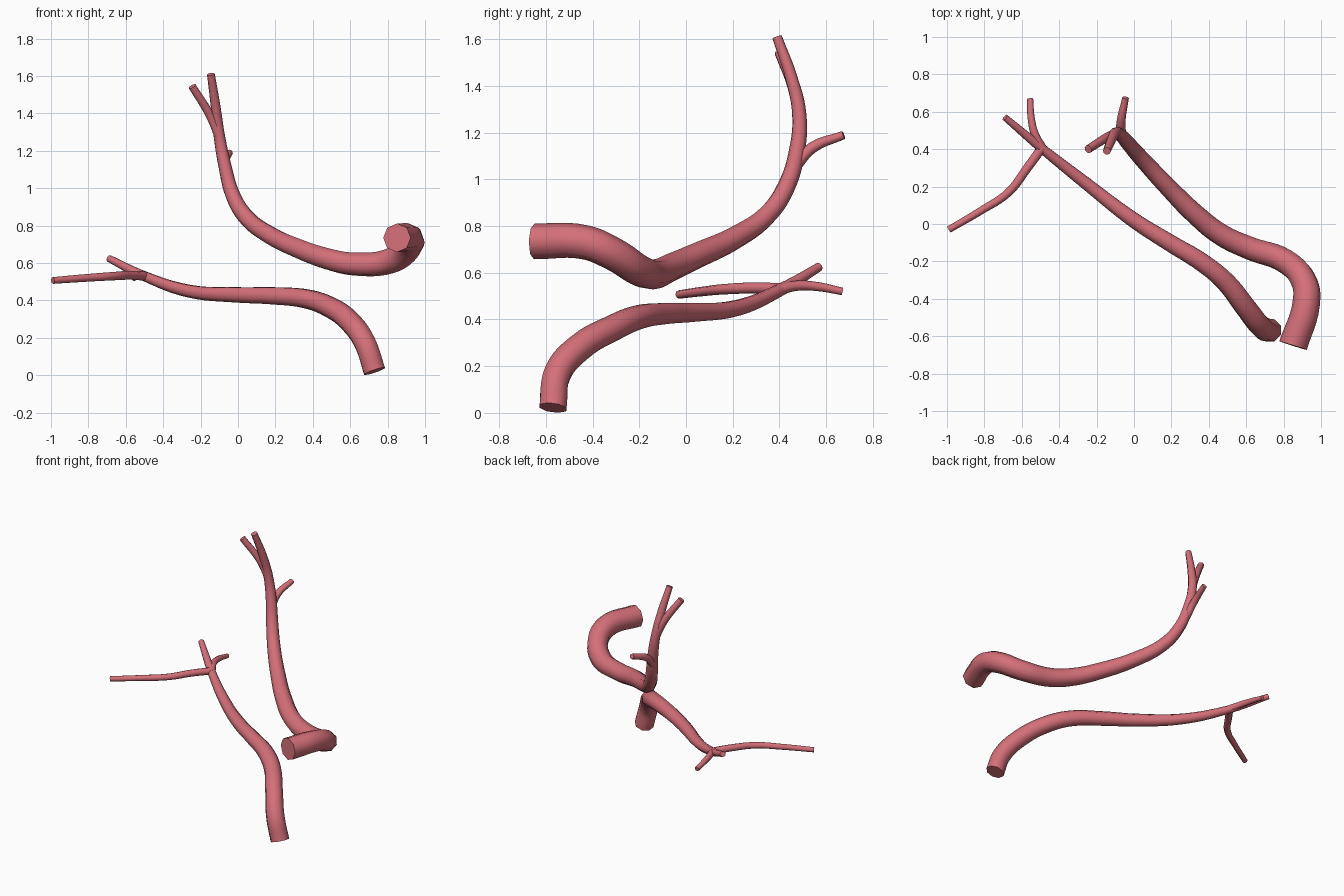
import bpy
from mathutils import Vector

# Remove the default cube only
default = bpy.data.objects.get("Cube")
if default:
    bpy.data.objects.remove(default, do_unlink=True)

# Soft red tissue material
tissue = bpy.data.materials.new("vessel_red")
tissue.use_nodes = True
tissue_colour = (0.66, 0.16, 0.19, 1)
tissue.diffuse_color = tissue_colour
shader = next(n for n in tissue.node_tree.nodes if n.type == "BSDF_PRINCIPLED")
shader.inputs["Base Color"].default_value = tissue_colour
shader.inputs["Roughness"].default_value = 0.6


def make_vessel(name, points, start_radius, end_radius, taper=1.2):
    """Sweep an eight-sided tapered tube with flat ends along a smooth path."""
    path = [Vector(p) for p in points]

    # Distance travelled along the path drives the taper
    travelled = [0.0]
    for previous, current in zip(path, path[1:]):
        travelled.append(travelled[-1] + (current - previous).length)

    curve = bpy.data.curves.new(name, "CURVE")
    curve.dimensions = "3D"
    curve.twist_mode = "MINIMUM"
    curve.resolution_u = 6
    curve.bevel_depth = 1.0
    curve.bevel_resolution = 2
    curve.use_fill_caps = True

    spline = curve.splines.new("BEZIER")
    spline.bezier_points.add(len(path) - 1)
    spline.radius_interpolation = "LINEAR"
    for knot, position, distance in zip(spline.bezier_points, path, travelled):
        knot.co = position
        knot.handle_left_type = knot.handle_right_type = "AUTO"
        blend = (distance / travelled[-1]) ** taper
        knot.radius = start_radius + (end_radius - start_radius) * blend

    vessel = bpy.data.objects.new(name, curve)
    bpy.context.collection.objects.link(vessel)
    curve.materials.append(tissue)

    # Turn the sweep into a mesh, smooth along the wall and sharp at the ends
    bpy.ops.object.select_all(action="DESELECT")
    vessel.select_set(True)
    bpy.context.view_layer.objects.active = vessel
    bpy.ops.object.convert(target="MESH")
    bpy.ops.object.shade_smooth_by_angle(angle=1.0)
    return vessel


# Upper vessel: hooked root, long sweep to the back, then a rising tip
make_vessel("upper_trunk", [
    (.85, -.65, .735), (.92, -.43, .73), (.91, -.31, .68), (.81, -.2, .61),
    (.62, -.13, .595), (.47, -.06, .625), (.33, .05, .675), (.17, .21, .75),
    (.04, .35, .85), (-.03, .43, .97), (-.07, .475, 1.12),
    (-.1, .485, 1.28), (-.12, .45, 1.44), (-.145, .39, 1.61),
], .077, .021)

make_vessel("upper_fork_branch", [
    (-.095, .485, 1.26), (-.15, .46, 1.39), (-.245, .4, 1.545),
], .026, .022)

make_vessel("upper_back_branch", [
    (-.065, .46, 1.05), (-.07, .54, 1.135), (-.045, .675, 1.19),
], .028, .018)

# Lower vessel: upright root bending into a long, nearly level run
make_vessel("lower_trunk", [
    (.73, -.57, .022), (.68, -.55, .17), (.6, -.45, .285), (.49, -.31, .365),
    (.37, -.21, .408), (.19, -.1, .425), (0, .02, .43), (-.26, .22, .45),
    (-.5, .41, .53), (-.69, .57, .625),
], .063, .019, 1.4)

make_vessel("lower_back_branch", [
    (-.48, .39, .525), (-.53, .48, .545), (-.55, .57, .54), (-.555, .67, .52),
], .024, .016)

make_vessel("lower_side_branch", [
    (-.49, .41, .53), (-.57, .3, .535), (-.67, .17, .53),
    (-.82, .07, .52), (-.99, -.03, .507),
], .025, .018)
